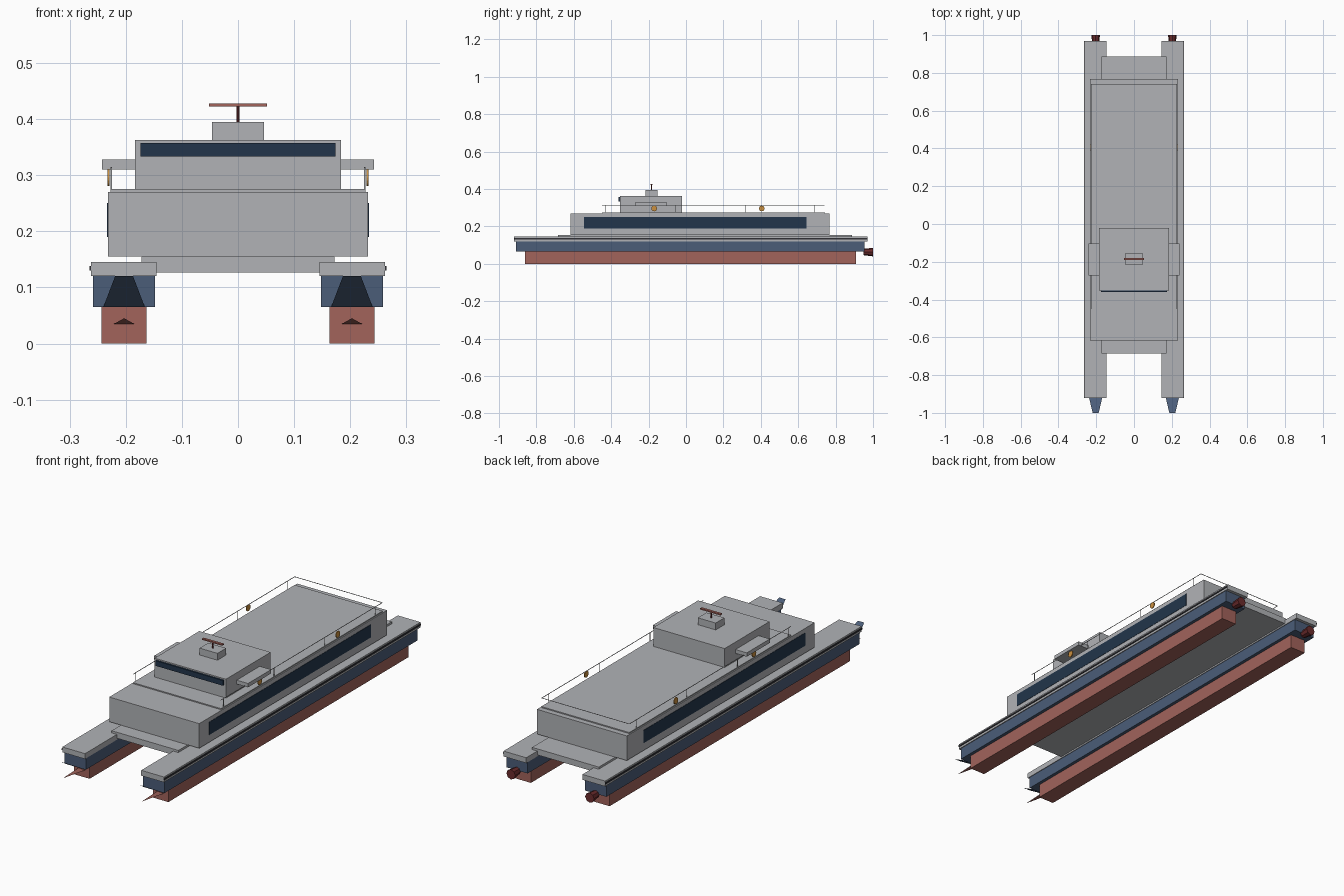
import bpy, bmesh, math
from mathutils import Matrix, Vector

cube = bpy.data.objects.get("Cube")
if cube:
    bpy.data.objects.remove(cube, do_unlink=True)


def material(name, rgb):
    m = bpy.data.materials.new(name)
    m.use_nodes = True
    m.diffuse_color = (*rgb, 1)
    bsdf = m.node_tree.nodes["Principled BSDF"]
    bsdf.inputs["Base Color"].default_value = (*rgb, 1)
    bsdf.inputs["Roughness"].default_value = 0.7
    return m


GREY = material("light grey paint", (0.44, 0.45, 0.47))
BLUE = material("hull blue", (0.07, 0.11, 0.19))
RED = material("antifouling red", (0.36, 0.125, 0.105))
DARK_RED = material("dark red metal", (0.15, 0.025, 0.026))
GLASS = material("navy glass", (0.016, 0.036, 0.07))
RUBBER = material("black rubber", (0.03, 0.03, 0.035))
ORANGE = material("life ring orange", (0.6, 0.28, 0.05))


def finish(name, bm, mat):
    mesh = bpy.data.meshes.new(name)
    bm.to_mesh(mesh)
    bm.free()
    mesh.materials.append(mat)
    obj = bpy.data.objects.new(name, mesh)
    bpy.context.scene.collection.objects.link(obj)
    return obj


def box(name, mat, x, y, z):
    """Box between the given (low, high) ranges."""
    bm = bmesh.new()
    bmesh.ops.create_cube(bm, size=1)
    for v in bm.verts:
        v.co = Vector(r[0] if c < 0 else r[1] for c, r in zip(v.co, (x, y, z)))
    return finish(name, bm, mat)


def centred(name, mat, half, y, z):
    return box(name, mat, (-half, half), y, z)


def sided(name, mat, side, x, y, z):
    return box(name, mat, sorted((side * x[0], side * x[1])), y, z)


def cone(name, mat, r1, r2, length, place, turn, sides):
    bm = bmesh.new()
    bmesh.ops.create_cone(bm, cap_ends=True, segments=sides, radius1=r1, radius2=r2,
                          depth=length, matrix=Matrix.Translation(place) @ turn)
    return finish(name, bm, mat)


def plate(name, mat, points):
    bm = bmesh.new()
    bm.faces.new([bm.verts.new(p) for p in points])
    return finish(name, bm, mat)


ALONG_Y = Matrix.Rotation(-math.pi / 2, 4, "X")
ALONG_X = Matrix.Rotation(math.pi / 2, 4, "Y")
HULL_X = 0.203
RAIL_X = 0.226

for s, side in ((1, "left"), (-1, "right")):
    c = s * HULL_X
    # Twin hulls
    sided(side + "_keel", RED, s, (0.163, 0.243), (-0.86, 0.91), (0, 0.065))
    sided(side + "_hull", BLUE, s, (0.148, 0.258), (-0.91, 0.955), (0.065, 0.12))
    sided(side + "_side_deck", GREY, s, (0.145, 0.262), (-0.92, 0.97), (0.12, 0.145))
    sided(side + "_fender", RUBBER, s, (0.261, 0.265), (-0.92, 0.97), (0.13, 0.138))
    # Raked bow plates
    plate(side + "_bow_plate", BLUE, [(c - 0.037, -0.91, 0.065), (c + 0.037, -0.91, 0.065),
                                      (c + 0.016, -1, 0.12), (c - 0.016, -1, 0.12)])
    plate(side + "_bow_spike", RED, [(c - 0.018, -0.86, 0.035), (c + 0.018, -0.86, 0.035),
                                     (c, -1, 0.045)])
    # Water jet
    cone(side + "_water_jet", DARK_RED, 0.017, 0.023, 0.05, (c, 0.975, 0.063), ALONG_Y, 8)
    # Cabin window strip
    sided(side + "_cabin_window", GLASS, s, (0.231, 0.2335), (-0.545, 0.645), (0.19, 0.25))
    # Roof railing
    sided(side + "_rail", GREY, s, (RAIL_X - 0.001, RAIL_X + 0.001),
          (-0.45, 0.74), (0.313, 0.315))
    for i in range(4):
        y = -0.43 + i * 0.373
        sided(f"{side}_rail_post_{i + 1}", GREY, s, (RAIL_X - 0.001, RAIL_X + 0.001),
              (y - 0.001, y + 0.001), (0.275, 0.314))
    # Life rings
    for end, y in (("front", -0.17), ("rear", 0.405)):
        cone(f"{side}_{end}_life_ring", ORANGE, 0.015, 0.015, 0.004,
             (s * 0.231, y, 0.296), ALONG_X, 16)
    # Bridge wings
    sided(side + "_bridge_wing", GREY, s, (0.18, 0.242), (-0.272, -0.102), (0.31, 0.328))

# Decks and superstructure
centred("cross_deck", GREY, 0.172, (-0.685, 0.888), (0.127, 0.155))
centred("cabin", GREY, 0.232, (-0.617, 0.767), (0.155, 0.27))
centred("cabin_roof", GREY, 0.227, (-0.45, 0.742), (0.27, 0.275))
centred("stern_rail", GREY, RAIL_X, (0.739, 0.741), (0.313, 0.315))
centred("bridge", GREY, 0.184, (-0.352, -0.022), (0.275, 0.363))
centred("bridge_window", GLASS, 0.174, (-0.36, -0.351), (0.333, 0.357))

# Radar mast
centred("mast_base", GREY, 0.046, (-0.217, -0.153), (0.363, 0.395))
cone("mast_post", DARK_RED, 0.003, 0.003, 0.028, (0, -0.185, 0.409), Matrix(), 8)
centred("radar_bar", RED, 0.052, (-0.191, -0.179), (0.422, 0.428))
